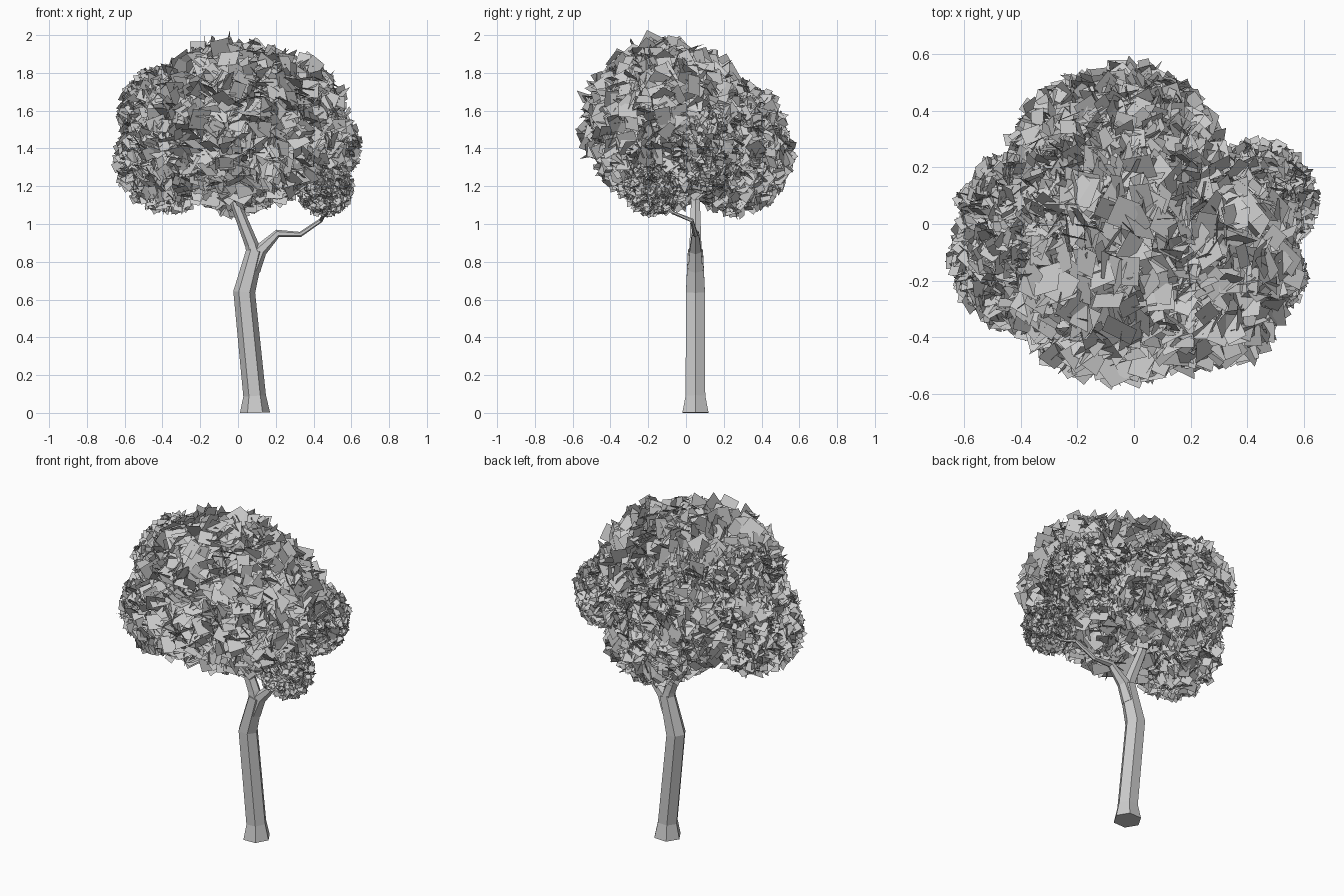
import bpy, bmesh, math, random
from mathutils import Vector, Quaternion

if "Cube" in bpy.data.objects:
    bpy.data.objects.remove(bpy.data.objects["Cube"])

random.seed(4)


def add_object(name, mesh):
    ob = bpy.data.objects.new(name, mesh)
    bpy.context.collection.objects.link(ob)
    return ob


def tube(name, path, sides=6):
    """Faceted limb through (x, y, z, radius) points, closed at both ends."""
    pts = [Vector(p[:3]) for p in path]
    bm = bmesh.new()
    rings = []
    for i, p in enumerate(pts):
        t = Vector((0, 0, 0))
        if i > 0:
            t += (p - pts[i - 1]).normalized()
        if i < len(pts) - 1:
            t += (pts[i + 1] - p).normalized()
        t.normalize()
        a = Vector((0, 1, 0)).cross(t).normalized()
        b = t.cross(a)
        ring = []
        for k in range(sides):
            ang = 2 * math.pi * k / sides
            ring.append(bm.verts.new(p + path[i][3] * (a * math.cos(ang) + b * math.sin(ang))))
        rings.append(ring)
    for r0, r1 in zip(rings, rings[1:]):
        for k in range(sides):
            n = (k + 1) % sides
            bm.faces.new((r0[k], r0[n], r1[n], r1[k]))
    bm.faces.new(rings[0][::-1])
    bm.faces.new(rings[-1])
    bmesh.ops.recalc_face_normals(bm, faces=bm.faces)
    mesh = bpy.data.meshes.new(name)
    bm.to_mesh(mesh)
    bm.free()
    return add_object(name, mesh)


def random_direction():
    z = random.uniform(-1, 1)
    a = random.uniform(0, 2 * math.pi)
    r = math.sqrt(1 - z * z)
    return Vector((r * math.cos(a), r * math.sin(a), z))


def leaf_ball(count=1200):
    """Unit ball of loose square leaves, reused at several scales."""
    bm = bmesh.new()
    for _ in range(count):
        out = random_direction()
        centre = out * random.uniform(0.76, 0.95)
        # leaves loosely follow the ball surface, with strong random tilt
        normal = (out + random_direction() * 1.8).normalized()
        q = normal.to_track_quat('Z', 'Y') @ Quaternion((0, 0, 1), random.uniform(0, 6.28))
        w = random.uniform(0.08, 0.13)
        h = random.uniform(0.08, 0.13)
        corners = ((-w, -h, 0), (w, -h, 0), (w, h, 0), (-w, h, 0))
        bm.faces.new([bm.verts.new(centre + q @ Vector(c)) for c in corners])
    mesh = bpy.data.meshes.new("leaf_ball")
    bm.to_mesh(mesh)
    bm.free()
    return mesh


# Trunk with flared foot and a bend
tube("trunk", [(0.09, 0.05, 0, 0.08), (0.088, 0.05, 0.09, 0.06),
               (0.033, 0.05, 0.64, 0.058), (0.09, 0.05, 0.86, 0.046)])

# Branches of the fork
tube("left_branch", [(0.09, 0.05, 0.82, 0.042), (0.073, 0.05, 0.89, 0.036),
                     (-0.01, 0.05, 1.1, 0.028), (-0.07, 0.04, 1.35, 0.02)])
tube("right_branch", [(0.075, 0.05, 0.76, 0.045), (0.118, 0.05, 0.86, 0.036),
                      (0.21, 0.05, 0.95, 0.021), (0.33, 0.05, 0.945, 0.014),
                      (0.44, 0.03, 1.02, 0.011), (0.46, -0.07, 1.06, 0.009),
                      (0.46, -0.17, 1.15, 0.007)])

# Foliage clumps: x, y, z, radius
clumps = {
    "crown_foliage": (-0.05, -0.11, 1.54, 0.45),
    "right_foliage": (0.19, -0.12, 1.52, 0.41),
    "back_foliage": (0.0, 0.26, 1.36, 0.31),
    "back_left_foliage": (-0.12, 0.21, 1.45, 0.33),
    "left_upper_foliage": (-0.37, 0.0, 1.57, 0.27),
    "left_lower_foliage": (-0.37, -0.12, 1.34, 0.28),
    "right_back_foliage": (0.44, 0.09, 1.41, 0.21),
    "small_low_foliage": (0.46, -0.18, 1.19, 0.15),
}
leaves = leaf_ball()
for name, (x, y, z, r) in clumps.items():
    ob = add_object(name, leaves)
    ob.location = (x, y, z)
    ob.scale = (r, r, r)
    ob.rotation_euler = [random.uniform(0, 6.28) for _ in range(3)]
